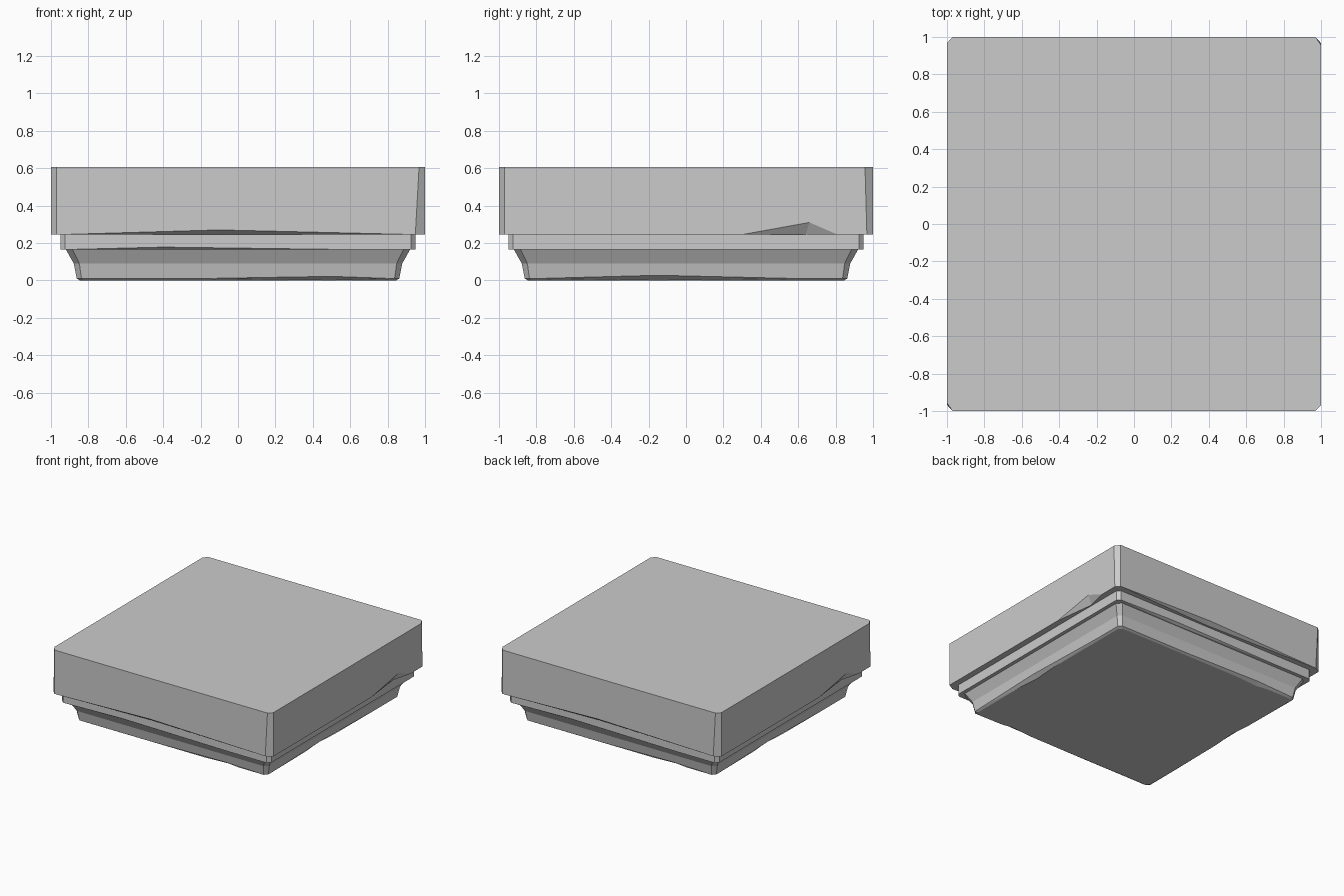
import bpy, bmesh
from mathutils import Vector

if "Cube" in bpy.data.objects:
    bpy.data.objects.remove(bpy.data.objects["Cube"])


def ring(bm, h, z, fr, br):
    """Square ring with clipped corners; symmetric under a half turn."""
    half = [(h - fr[0], -h), (h, -h + fr[1]), (h, h - br[1]), (h - br[0], h)]
    return [bm.verts.new((s * x, s * y, z)) for s in (1, -1) for x, y in half]


def mesh_object(name, bm):
    bmesh.ops.recalc_face_normals(bm, faces=bm.faces[:])
    me = bpy.data.meshes.new(name)
    bm.to_mesh(me)
    bm.free()
    ob = bpy.data.objects.new(name, me)
    bpy.context.collection.objects.link(ob)
    return ob


# Moulded cap: half width, height, front-right clip, back-right clip
c = (0.025, 0.025)
profile = [
    (0.845, 0.0, c, c),
    (0.862, 0.01, c, c),
    (0.878, 0.09, (0.03, 0.03), (0.03, 0.03)),
    (0.92, 0.165, (0.035, 0.035), (0.035, 0.035)),
    (0.95, 0.165, c, c),
    (0.95, 0.245, c, c),
    (1.0, 0.245, (0.052, 0.03), (0.03, 0.033)),
    (1.0, 0.605, (0.032, 0.03), (0.03, 0.043)),
]
bm = bmesh.new()
rings = [ring(bm, *p) for p in profile]
for lo, hi in zip(rings, rings[1:]):
    for i in range(8):
        j = (i + 1) % 8
        bm.faces.new((lo[i], lo[j], hi[j], hi[i]))
bm.faces.new(rings[0][::-1])
bm.faces.new(rings[-1])
cap = mesh_object("stone_cap", bm)

# Worn chips: two edge ends, peak on the face, point under the edge
front = Vector((0, -1, 0))
right = Vector((1, 0, 0))
chips = [
    (front, (-0.95, -1, 0.245), (0.95, -1, 0.245), (-0.1, -1, 0.27), (-0.1, -0.965, 0.245)),
    (right, (1, 0.3, 0.245), (1, 0.81, 0.245), (1, 0.66, 0.31), (0.957, 0.64, 0.245)),
    (front, (-0.92, -0.95, 0.165), (0.6, -0.95, 0.165), (-0.4, -0.95, 0.178), (-0.4, -0.93, 0.165)),
    (front, (-0.2, -0.862, 0.01), (0.83, -0.862, 0.01), (0.5, -0.864, 0.022), (0.5, -0.83, 0)),
    (right, (0.862, -0.8, 0.01), (0.862, 0.6, 0.01), (0.865, -0.15, 0.028), (0.83, -0.15, 0)),
]
for out, *pts in chips:
    for s in (1, -1):
        bm = bmesh.new()
        pts3 = [Vector(p) for p in pts]
        pts3.append(pts3[2] + out * 0.05 - Vector((0, 0, 0.06)))
        for p in pts3:
            bm.verts.new((s * p.x, s * p.y, p.z))
        bmesh.ops.convex_hull(bm, input=bm.verts[:])
        cutter = mesh_object("chip_cutter", bm)
        cutter.hide_render = True
        mod = cap.modifiers.new("chip", "BOOLEAN")
        mod.operation = "DIFFERENCE"
        mod.solver = "EXACT"
        mod.object = cutter
        bpy.context.view_layer.objects.active = cap
        bpy.ops.object.modifier_apply(modifier=mod.name)
        bpy.data.objects.remove(cutter)
